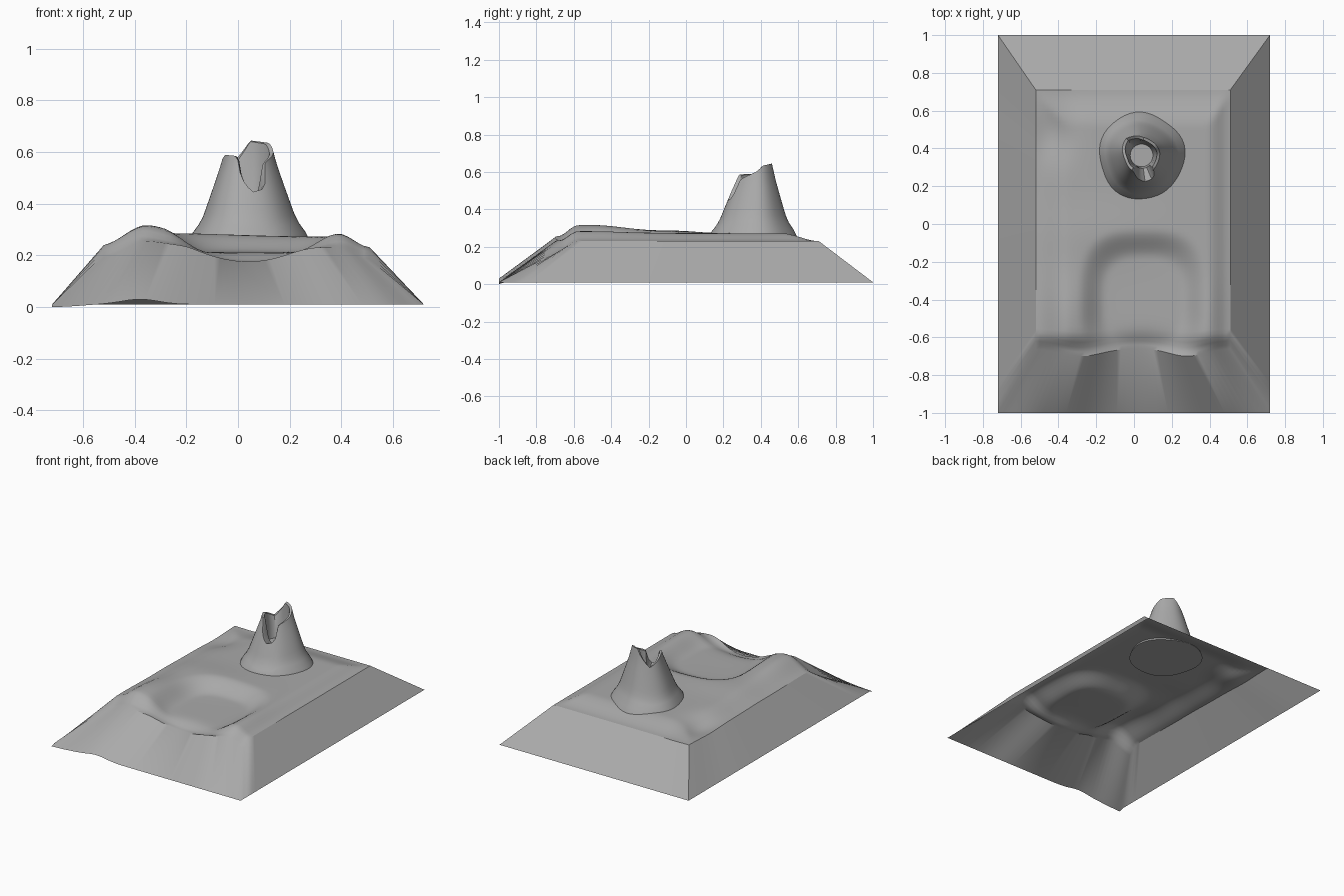
import bpy, bmesh, math
from math import exp, pi, cos, sin

if "Cube" in bpy.data.objects:
    bpy.data.objects.remove(bpy.data.objects["Cube"], do_unlink=True)

stone = bpy.data.materials.new("stone grey")
stone.use_nodes = True
GREY = (0.4, 0.4, 0.4, 1)
stone.diffuse_color = GREY
stone.node_tree.nodes["Principled BSDF"].inputs["Base Color"].default_value = GREY


def finish(bm, name, angle):
    bmesh.ops.recalc_face_normals(bm, faces=bm.faces)
    mesh = bpy.data.meshes.new(name)
    bm.to_mesh(mesh)
    bm.free()
    obj = bpy.data.objects.new(name, mesh)
    bpy.context.collection.objects.link(obj)
    mesh.materials.append(stone)
    bpy.ops.object.select_all(action="DESELECT")
    obj.select_set(True)
    bpy.context.view_layer.objects.active = obj
    bpy.ops.object.shade_smooth_by_angle(angle=math.radians(angle))
    return obj


def step(a, b, v):
    t = min(max((v - a) / (b - a), 0), 1)
    return t * t * (3 - 2 * t)


def interp(points, v):
    for (a, p), (b, q) in zip(points, points[1:]):
        if v <= b:
            return p + (q - p) * (v - a) / (b - a)
    return points[-1][1]


def bump(x, y, cx, cy, rx, ry):
    return exp(-((x - cx) / rx) ** 2 - ((y - cy) / ry) ** 2)


# Plateau height: gentle mound, two front knolls, a hollow and a side dent
def ground(x, y):
    edge = min((x + 0.52) / 0.17, (0.51 - x) / 0.12, (0.71 - y) / 0.2)
    z = 0.23 + 0.042 * step(0, 1, edge)
    z += 0.045 * bump(x, y, -0.36, -0.52, 0.13, 0.3)
    z += 0.012 * bump(x, y, 0.38, -0.5, 0.09, 0.25)
    z += 0.012 * bump(x, y, -0.2, -0.05, 0.3, 0.15)
    z -= 0.035 * bump(x, y, -0.41, 0.48, 0.09, 0.14)
    d = (abs((x - 0.05) / 0.33) ** 3 + abs((y + 0.4) / 0.36) ** 3) ** (1 / 3)
    z -= 0.06 * (1 - step(0.6, 1.05, d))
    z -= 0.05 * bump(x, y, 0.04, -0.68, 0.15, 0.08)
    z -= 0.05 * step(-0.58, -0.68, y) * (1 - bump(x, y, 0.04, y, 0.2, 1))
    return z


# Terrain: gridded plateau with a skirt fanning out to the rectangular foot
NX, NY = 48, 64
bm = bmesh.new()
top, foot = {}, {}
for i in range(NX + 1):
    for j in range(NY + 1):
        u, v = i / NX, j / NY
        x = -0.52 + 1.03 * u
        y = -0.66 + 1.37 * v
        y -= 0.04 * (1 - step(0, 0.15, v)) * (bump(x, 0, -0.28, 0, 0.15, 1) + bump(x, 0, 0.28, 0, 0.13, 1))
        top[i, j] = bm.verts.new((x, y, ground(x, y)))
        if i in (0, NX) or j in (0, NY):
            fx, fy = -0.72 + 1.44 * u, -1 + 2 * v
            fz = 0.01
            if j == 0:
                fz += 0.02 * bump(fx, 0, -0.38, 0, 0.1, 1) - 0.01 * step(-0.5, -0.72, fx)
            foot[i, j] = bm.verts.new((fx, fy, fz))
for i in range(NX):
    for j in range(NY):
        bm.faces.new((top[i, j], top[i + 1, j], top[i + 1, j + 1], top[i, j + 1]))
sides = [((i, j), (i + 1, j)) for i in range(NX) for j in (0, NY)]
sides += [((i, j), (i, j + 1)) for j in range(NY) for i in (0, NX)]
for a, b in sides:
    bm.faces.new((top[a], top[b], foot[b], foot[a]))
finish(bm, "terrain", 32)

# Volcano cone: outer wall, ragged rim, inner wall and crater floor
SEG, RINGS = 48, 10
BASE, FLOOR = 0.255, 0.4
outer = [(0.25, 0.235), (0.28, 0.225), (0.31, 0.2), (0.35, 0.178), (0.40, 0.16),
         (0.48, 0.132), (0.56, 0.105), (0.64, 0.085)]
# Rim height against the angle around the cone, in degrees
rim = [(0, 0.6), (25, 0.635), (85, 0.645), (105, 0.6), (135, 0.535), (170, 0.57),
       (200, 0.59), (245, 0.585), (258, 0.5), (276, 0.445), (298, 0.46), (308, 0.56), (360, 0.6)]

bm = bmesh.new()
columns = []
for s in range(SEG):
    deg = 360 * s / SEG
    a = math.radians(deg)
    h = interp(rim, deg)
    wobble = 1 + 0.025 * sin(3 * a + 1) + 0.015 * sin(5 * a)
    cx, cy = 0.04, 0.36

    def place(r, z):
        lean = 0.03 * step(0.3, 0.64, z)
        return bm.verts.new((cx + r * cos(a), cy + r * sin(a) + lean * 0.5, z))

    col = []
    for k in range(RINGS + 1):
        z = BASE + (h - BASE) * k / RINGS
        col.append(place(interp(outer, z) * wobble, z))
    col.append(place(interp(outer, h) * wobble - 0.015, h - 0.004))
    col.append(place(0.07, (h + FLOOR) / 2))
    col.append(place(0.06, FLOOR))
    columns.append(col)
for s in range(SEG):
    p, q = columns[s], columns[(s + 1) % SEG]
    for k in range(len(p) - 1):
        bm.faces.new((p[k], q[k], q[k + 1], p[k + 1]))
bm.faces.new([c[0] for c in columns])
bm.faces.new([c[-1] for c in columns])
finish(bm, "volcano_cone", 40)
